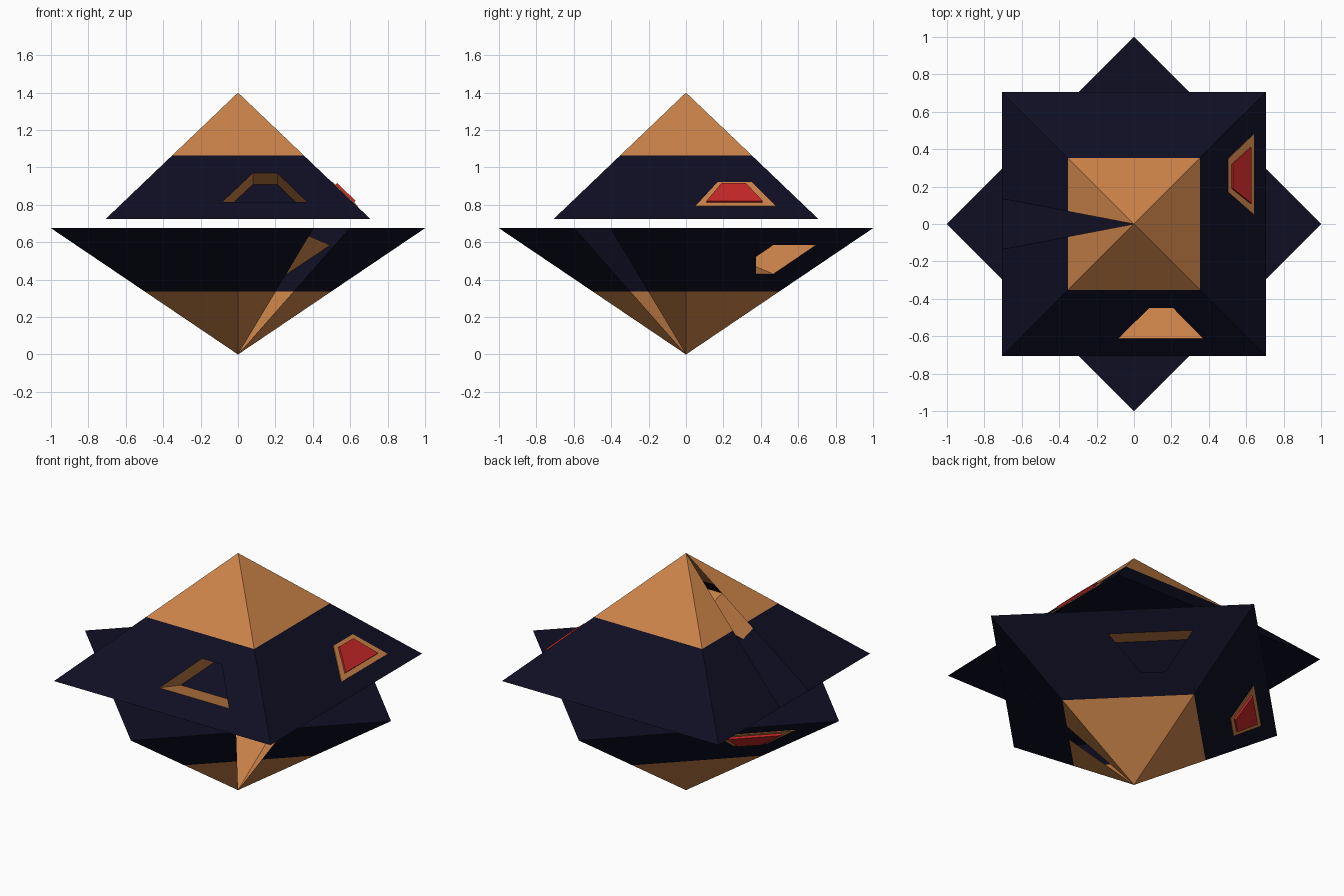
import bpy, bmesh
from math import radians
from mathutils import Matrix, Vector

cube = bpy.data.objects.get("Cube")
if cube:
    bpy.data.objects.remove(cube, do_unlink=True)

APEX, MID, BASE, HALF = 1.4, 1.0625, 0.725, 0.707
RISE = APEX - BASE
SLOT = 0.135


def material(name, rgb):
    m = bpy.data.materials.new(name)
    m.use_nodes = True
    m.diffuse_color = (*rgb, 1)
    m.node_tree.nodes["Principled BSDF"].inputs["Base Color"].default_value = (*rgb, 1)
    return m


NAVY = material("dark navy", (0.0045, 0.0045, 0.017))
GOLD = material("copper gold", (0.59, 0.225, 0.066))
RED = material("red", (0.56, 0.02, 0.02))

FRONT, RIGHT, BACK, LEFT = [Vector(v) for v in
                            ((0, -1, 0), (1, 0, 0), (0, 1, 0), (-1, 0, 0))]


def reach(z):
    """Half width of the pyramid at a height."""
    return HALF * (APEX - z) / RISE


def on_side(n, s, z):
    """Point on the sloping side n, s along the side at height z."""
    return n * reach(z) + Vector((-n.y, n.x, 0)) * s + Vector((0, 0, z))


def trapezoid(n, low, high, z_low, z_high):
    return [on_side(n, low[0], z_low), on_side(n, low[1], z_low),
            on_side(n, high[1], z_high), on_side(n, high[0], z_high)]


def add(bm, pts, mat=0):
    f = bm.faces.new([bm.verts.new(p) for p in pts])
    f.material_index = mat
    return f


def ring(bm, outer, inner, mat=0):
    for i in range(4):
        j = (i + 1) % 4
        add(bm, [outer[i], outer[j], inner[j], inner[i]], mat)


def finish(bm, name, mats, place):
    bmesh.ops.remove_doubles(bm, verts=bm.verts[:], dist=0.0001)
    bm.transform(place)
    bmesh.ops.recalc_face_normals(bm, faces=bm.faces[:])
    me = bpy.data.meshes.new(name)
    bm.to_mesh(me)
    bm.free()
    for m in mats:
        me.materials.append(m)
    bpy.context.collection.objects.link(bpy.data.objects.new(name, me))


def shell(name, place):
    bm = bmesh.new()
    top = Vector((0, 0, APEX))
    w, m = reach(BASE), reach(MID)
    for n in (FRONT, RIGHT, BACK, LEFT):
        if n is LEFT:
            # side split by a wedge slot running down from the apex
            for k in (-1, 1):
                a, b = k * SLOT * m / w, k * SLOT
                add(bm, [top, on_side(n, a, MID), on_side(n, k * m, MID)], 1)
                add(bm, [on_side(n, a, MID), on_side(n, b, BASE),
                         on_side(n, k * w, BASE), on_side(n, k * m, MID)])
            continue
        add(bm, [on_side(n, -m, MID), on_side(n, m, MID), top], 1)
        skirt = trapezoid(n, (-w, w), (-m, m), BASE, MID)
        if n is FRONT:
            # niche with gold walls and a navy back
            mouth = trapezoid(n, (-0.085, 0.37), (0.08, 0.21), 0.815, 0.97)
            back = [p + Vector((0, 0.2, -0.06)) for p in mouth]
            ring(bm, skirt, mouth)
            ring(bm, mouth, back, 1)
            add(bm, back)
        else:
            add(bm, skirt)
    # flat base
    add(bm, [(-w, -w, BASE), (w, -w, BASE), (w, w, BASE), (-w, w, BASE),
             (-w, SLOT, BASE), (-w, -SLOT, BASE)])
    finish(bm, name, (NAVY, GOLD), place)


def plate(name, outline, thickness, mat, place):
    bm = bmesh.new()
    lift = Vector((RISE, 0, HALF)).normalized() * thickness
    raised = [p + lift for p in outline]
    add(bm, outline)
    add(bm, raised)
    ring(bm, outline, raised)
    finish(bm, name, (mat,), place)


# The lower half is the upper one flipped over and turned by an eighth
flip = (Matrix.Translation((0, 0, APEX)) @ Matrix.Rotation(radians(135), 4, "Z")
        @ Matrix.Diagonal((1, 1, -1, 1)))

for half, place in (("upper", Matrix.Identity(4)), ("lower", flip)):
    shell(half + "_pyramid", place)
    plate(half + "_window_frame",
          trapezoid(RIGHT, (0.05, 0.48), (0.17, 0.35), 0.79, 0.92), 0.004, GOLD, place)
    plate(half + "_window_pane",
          trapezoid(RIGHT, (0.11, 0.41), (0.19, 0.32), 0.81, 0.905), 0.016, RED, place)
